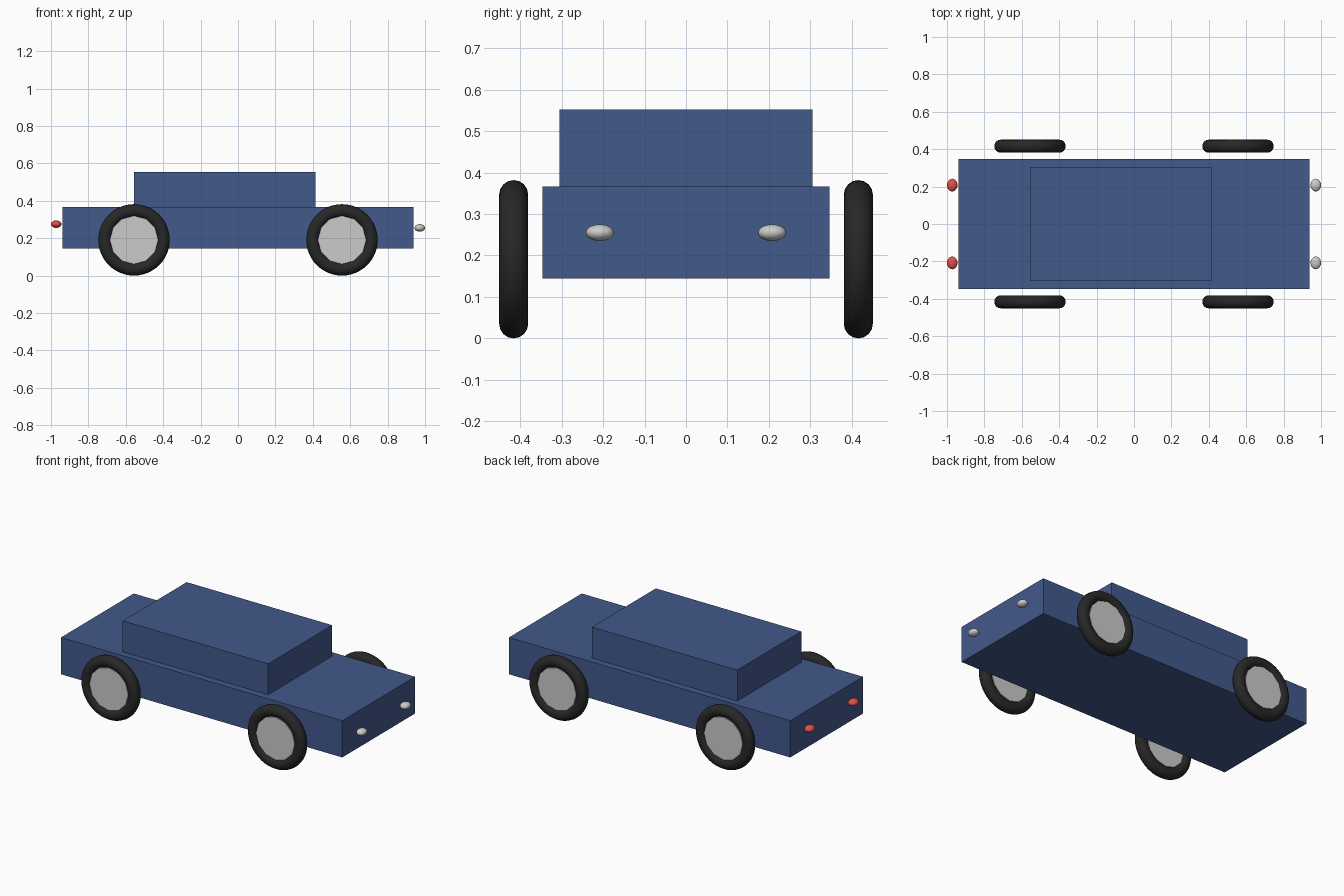
import bpy
from math import radians

if "Cube" in bpy.data.objects:
    bpy.data.objects.remove(bpy.data.objects["Cube"])


def material(name, rgb):
    m = bpy.data.materials.new(name)
    m.diffuse_color = (*rgb, 1)
    m.use_nodes = True
    m.node_tree.nodes["Principled BSDF"].inputs["Base Color"].default_value = m.diffuse_color
    return m


BLUE = material("blue paint", (0.055, 0.10, 0.26))
BLACK = material("rubber", (0.02, 0.02, 0.02))
RED = material("red lens", (0.75, 0.08, 0.07))


def finish(name, mat=None, smooth=False):
    ob = bpy.context.object
    ob.name = name
    if mat:
        ob.data.materials.append(mat)
    if smooth:
        bpy.ops.object.shade_smooth()
    return ob


def box(name, lo, hi, mat):
    centre = [(a + b) / 2 for a, b in zip(lo, hi)]
    bpy.ops.mesh.primitive_cube_add(size=1, location=centre)
    bpy.context.object.scale = [b - a for a, b in zip(lo, hi)]
    bpy.ops.object.transform_apply(location=False, rotation=False, scale=True)
    finish(name, mat)


def lamp(name, loc, mat=None):
    bpy.ops.mesh.primitive_uv_sphere_add(segments=24, ring_count=12, radius=1, location=loc)
    bpy.context.object.scale = (0.028, 0.034, 0.02)
    bpy.ops.object.transform_apply(location=False, rotation=False, scale=True)
    finish(name, mat, smooth=True)


# Body and cabin
box("body", (-0.939, -0.347, 0.144), (0.939, 0.347, 0.366), BLUE)
box("cabin", (-0.556, -0.305, 0.366), (0.415, 0.305, 0.553), BLUE)

for side, y in (("right", -1), ("left", 1)):
    # Wheels: round tyre with a faceted hub disc
    for end, x in (("front", 0.556), ("rear", -0.556)):
        loc = (x, y * 0.416, 0.191)
        rot = (radians(90), 0, 0)
        bpy.ops.mesh.primitive_torus_add(major_radius=0.156, minor_radius=0.035,
                                         major_segments=48, minor_segments=16,
                                         location=loc, rotation=rot)
        finish(f"{end}_{side}_tyre", BLACK, smooth=True)
        bpy.ops.mesh.primitive_cylinder_add(vertices=12, radius=0.129, depth=0.044,
                                            location=loc, rotation=rot)
        finish(f"{end}_{side}_hub")

    # Lamps
    lamp(f"{side}_headlamp", (0.972, y * 0.208, 0.255))
    lamp(f"{side}_tail_lamp", (-0.972, y * 0.208, 0.275), RED)
